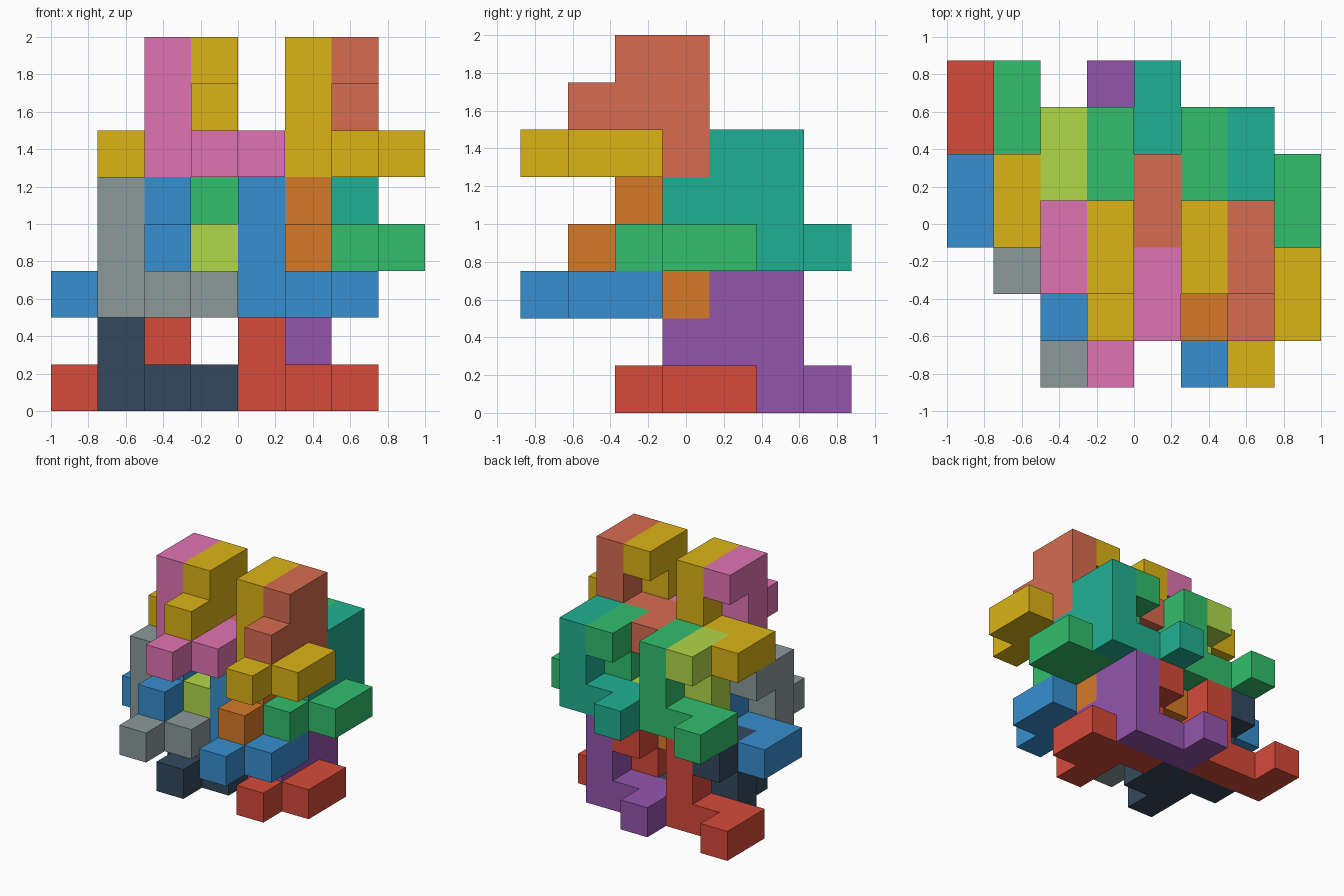
import bpy, bmesh
from mathutils import Vector

if "Cube" in bpy.data.objects:
    bpy.data.objects.remove(bpy.data.objects["Cube"])

CELL = 0.25
ORIGIN = Vector((-1.0, -0.875, 0.0))

# One nine-cube piece, relative to its elbow cube
SIDE = [(0, 0, 0), (0, 0, 1), (0, -1, 1), (0, -2, 1), (0, 0, 2), (0, -1, 2),
        (-1, 0, 0), (-2, 0, 0), (-2, 1, 0)]
# The same piece turned a quarter about y
FLAT = [(z, y, -x) for x, y, z in SIDE]

COLOURS = {
    "red": "D64A3A", "dark": "34495E", "purple": "9455AE", "blue": "378FD0",
    "grey": "8B9A9A", "orange": "D67A28", "lime": "B0D848", "green": "32BE6C",
    "teal": "20B092", "yellow": "DCB416", "pink": "E074B2", "salmon": "D66C50",
}


def linear(c):
    return c / 12.92 if c <= 0.04045 else ((c + 0.055) / 1.055) ** 2.4


def material(name):
    mat = bpy.data.materials.get(name)
    if mat is None:
        mat = bpy.data.materials.new(name)
        code = COLOURS[name]
        rgb = [linear(int(code[i:i + 2], 16) / 255) for i in (0, 2, 4)]
        mat.diffuse_color = (*rgb, 1.0)
        mat.use_nodes = True
        mat.node_tree.nodes["Principled BSDF"].inputs["Base Color"].default_value = mat.diffuse_color
    return mat


def piece(name, colour, shape, elbow):
    """Joined cubes: only the outer faces, with flat areas merged."""
    cells = {tuple(a + b for a, b in zip(c, elbow)) for c in shape}
    bm = bmesh.new()
    for cell in cells:
        for axis in range(3):
            for step in (0, 1):
                near = list(cell)
                near[axis] += 2 * step - 1
                if tuple(near) in cells:
                    continue
                corners = []
                for u, v in ((0, 0), (1, 0), (1, 1), (0, 1)):
                    p = Vector(cell)
                    p[axis] += step
                    p[(axis + 1) % 3] += u
                    p[(axis + 2) % 3] += v
                    corners.append(bm.verts.new(ORIGIN + p * CELL))
                bm.faces.new(corners if step else corners[::-1])
    bmesh.ops.remove_doubles(bm, verts=bm.verts, dist=0.001)
    bmesh.ops.dissolve_limit(bm, angle_limit=0.01, verts=bm.verts, edges=bm.edges)
    mesh = bpy.data.meshes.new(name)
    bm.to_mesh(mesh)
    bm.free()
    mesh.materials.append(material(colour))
    obj = bpy.data.objects.new(name, mesh)
    bpy.context.collection.objects.link(obj)


# Each row: layer, shape, elbow of the left piece, left and right colours;
# the right piece repeats the left one three cubes further along x
PAIRS = [
    ("bottom_back", SIDE, (2, 5, 0), "red", "purple"),
    ("bottom_front", FLAT, (1, 4, 0), "dark", "red"),
    ("lower_back", SIDE, (2, 3, 2), "blue", "orange"),
    ("lower_front", FLAT, (1, 2, 2), "grey", "blue"),
    ("upper_back", SIDE, (3, 5, 3), "green", "teal"),
    ("upper_front", FLAT, (2, 4, 3), "lime", "green"),
    ("top_back", SIDE, (3, 3, 5), "yellow", "salmon"),
    ("top_front", FLAT, (2, 2, 5), "pink", "yellow"),
]
for layer, shape, (x, y, z), left, right in PAIRS:
    piece(layer + "_left_piece", left, shape, (x, y, z))
    piece(layer + "_right_piece", right, shape, (x + 3, y, z))
